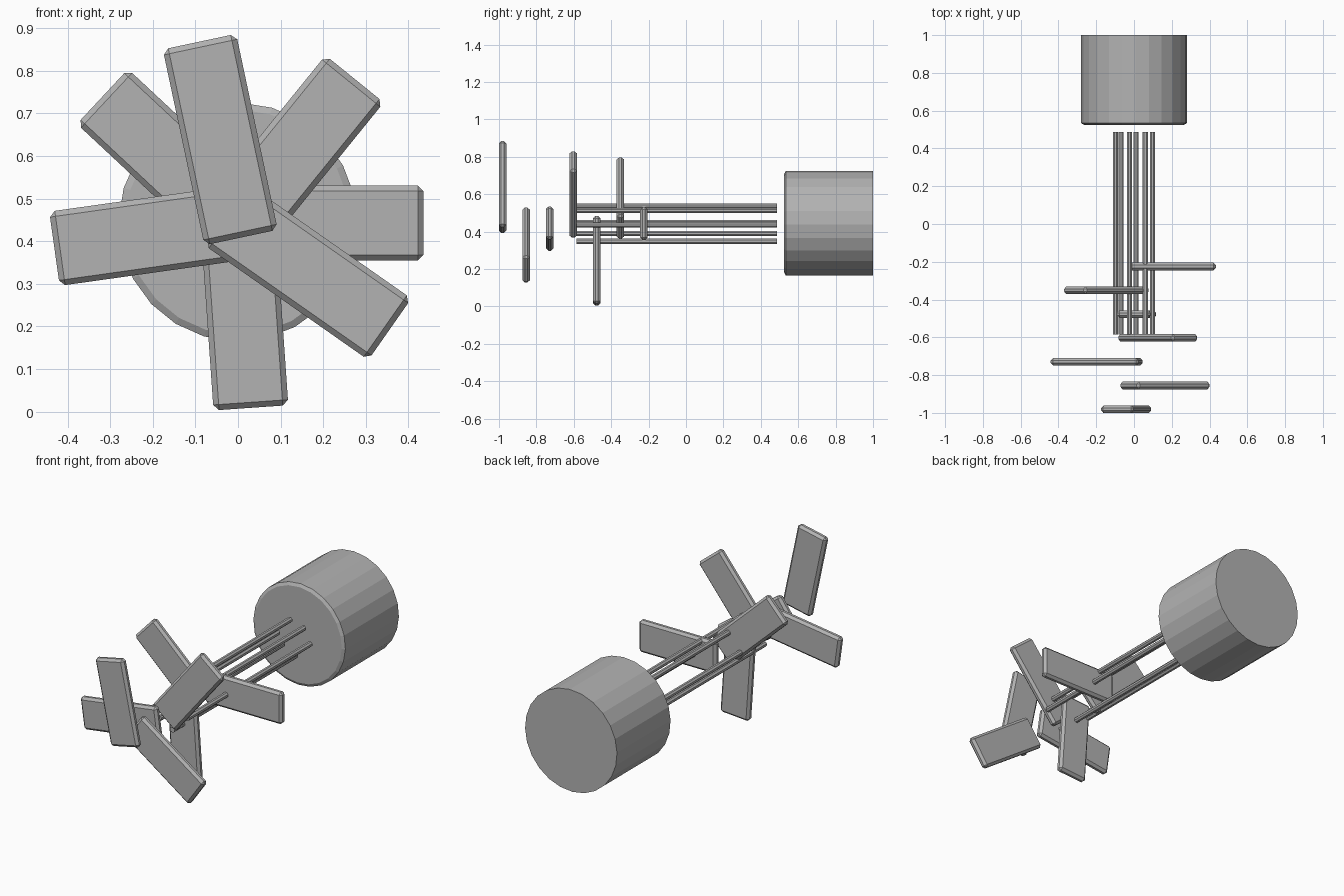
import bpy, bmesh
from math import radians, cos, sin, pi
from mathutils import Matrix, Vector

cube = bpy.data.objects.get("Cube")
if cube:
    bpy.data.objects.remove(cube, do_unlink=True)

grey = bpy.data.materials.new("plain grey")
grey.use_nodes = True
grey.diffuse_color = (0.45, 0.45, 0.45, 1)
grey.node_tree.nodes["Principled BSDF"].inputs["Base Color"].default_value = (0.45, 0.45, 0.45, 1)

AXIS_Z = 0.443


def finish(name, bm):
    bmesh.ops.recalc_face_normals(bm, faces=bm.faces)
    mesh = bpy.data.meshes.new(name)
    bm.to_mesh(mesh)
    bm.free()
    mesh.materials.append(grey)
    obj = bpy.data.objects.new(name, mesh)
    bpy.context.collection.objects.link(obj)
    return obj


def lathe_y(name, rings, sides, x, z, turn=0.0):
    """Capped prism along y; rings are (y, radius) pairs."""
    bm = bmesh.new()
    loops = []
    for y, r in rings:
        angles = [turn + 2 * pi * i / sides for i in range(sides)]
        loops.append([bm.verts.new((x + r * cos(a), y, z + r * sin(a))) for a in angles])
    for a, b in zip(loops, loops[1:]):
        for i in range(sides):
            j = (i + 1) % sides
            bm.faces.new((a[i], a[j], b[j], b[i]))
    bm.faces.new(loops[0])
    bm.faces.new(loops[-1])
    return finish(name, bm)


def blade(name, y, angle):
    """Chamfered plate pointing outwards from the axis."""
    bm = bmesh.new()
    bmesh.ops.create_cube(bm, size=1)
    bmesh.ops.scale(bm, vec=Vector((0.47, 0.04, 0.176)), verts=bm.verts)
    bmesh.ops.bevel(bm, geom=bm.edges[:], offset=0.013, segments=1, affect='EDGES')
    bmesh.ops.translate(bm, vec=Vector((0.2, 0, 0)), verts=bm.verts)
    bmesh.ops.rotate(bm, cent=(0, 0, 0), matrix=Matrix.Rotation(-angle, 3, 'Y'), verts=bm.verts)
    bmesh.ops.translate(bm, vec=Vector((0, y, AXIS_Z)), verts=bm.verts)
    return finish(name, bm)


# Drum with a chamfered front rim
lathe_y("drum", [(0.525, 0.264), (0.534, 0.28), (1.0, 0.28)], 24, 0, 0.445, radians(13.4))

# Rods running forward from the drum
rods = [(0.098, 0.435), (0.06, 0.513), (-0.024, 0.537),
        (-0.098, 0.447), (-0.069, 0.39), (0.01, 0.348)]
for i, (x, z) in enumerate(rods):
    lathe_y(f"rod_{i + 1}", [(-0.585, 0.015), (0.487, 0.015)], 8, x, z, pi / 8)

# Blades in a spiral
for k in range(7):
    blade(f"blade_{k + 1}", -0.225 - 0.126 * k, radians(137 * k))
